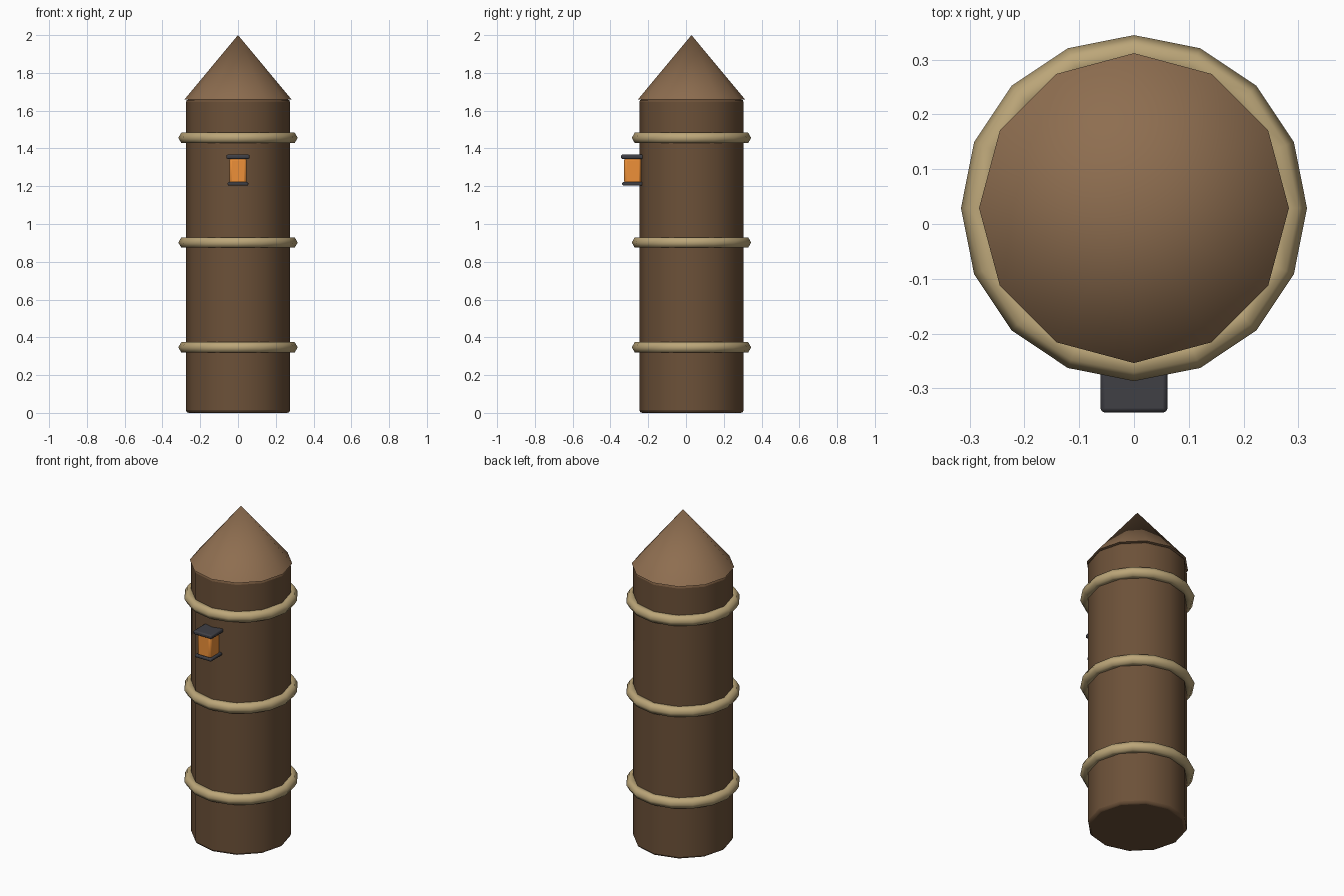
import bpy

if "Cube" in bpy.data.objects:
    bpy.data.objects.remove(bpy.data.objects["Cube"])

CY = 0.029  # axis of the post, set back slightly because the lantern protrudes


def finish(ob, name, color, bevel=0.0, segments=2, smooth=40):
    ob.name = name
    mat = bpy.data.materials.get(color[0])
    if mat is None:
        mat = bpy.data.materials.new(color[0])
        mat.diffuse_color = color[1]
        mat.use_nodes = True
        mat.node_tree.nodes["Principled BSDF"].inputs["Base Color"].default_value = mat.diffuse_color
    ob.data.materials.append(mat)
    bpy.ops.object.shade_smooth_by_angle(angle=smooth * 3.14159 / 180)
    if bevel:
        mod = ob.modifiers.new("bevel", 'BEVEL')
        mod.width = bevel
        mod.segments = segments
        mod.limit_method = 'ANGLE'
        mod.angle_limit = 0.7
    return ob


def box(name, size, loc, color, bevel):
    bpy.ops.mesh.primitive_cube_add(size=1, location=loc)
    ob = bpy.context.object
    ob.scale = size
    bpy.ops.object.transform_apply(location=False, rotation=False, scale=True)
    return finish(ob, name, color, bevel)


WOOD = ("wood", (0.15, 0.082, 0.04, 1))
TIP = ("cut_wood", (0.27, 0.155, 0.08, 1))
ROPE = ("rope", (0.5, 0.38, 0.19, 1))
METAL = ("dark_metal", (0.05, 0.05, 0.06, 1))
GLOW = ("lantern_glass", (0.85, 0.28, 0.04, 1))

# twelve-sided post
bpy.ops.mesh.primitive_cylinder_add(vertices=12, radius=0.276, depth=1.66,
                                    location=(0, CY, 0.83))
finish(bpy.context.object, "post", WOOD, 0.015)

# pointed top
bpy.ops.mesh.primitive_cone_add(vertices=12, radius1=0.283, radius2=0, depth=0.34,
                                location=(0, CY, 1.83))
finish(bpy.context.object, "pointed_top", TIP)

# rope bands
for i, z in enumerate((0.347, 0.902, 1.456)):
    bpy.ops.mesh.primitive_torus_add(major_segments=16, minor_segments=6,
                                     major_radius=0.284, minor_radius=0.032,
                                     location=(0, CY, z))
    finish(bpy.context.object, f"rope_band_{i + 1}", ROPE, smooth=65)

# lantern on the front
LY = -0.283
box("lantern_glass", (0.09, 0.09, 0.135), (0, LY, 1.282), GLOW, 0.012)
box("lantern_cap", (0.122, 0.122, 0.023), (0, LY, 1.356), METAL, 0.007)
box("lantern_base", (0.11, 0.11, 0.018), (0, LY, 1.213), METAL, 0.006)
